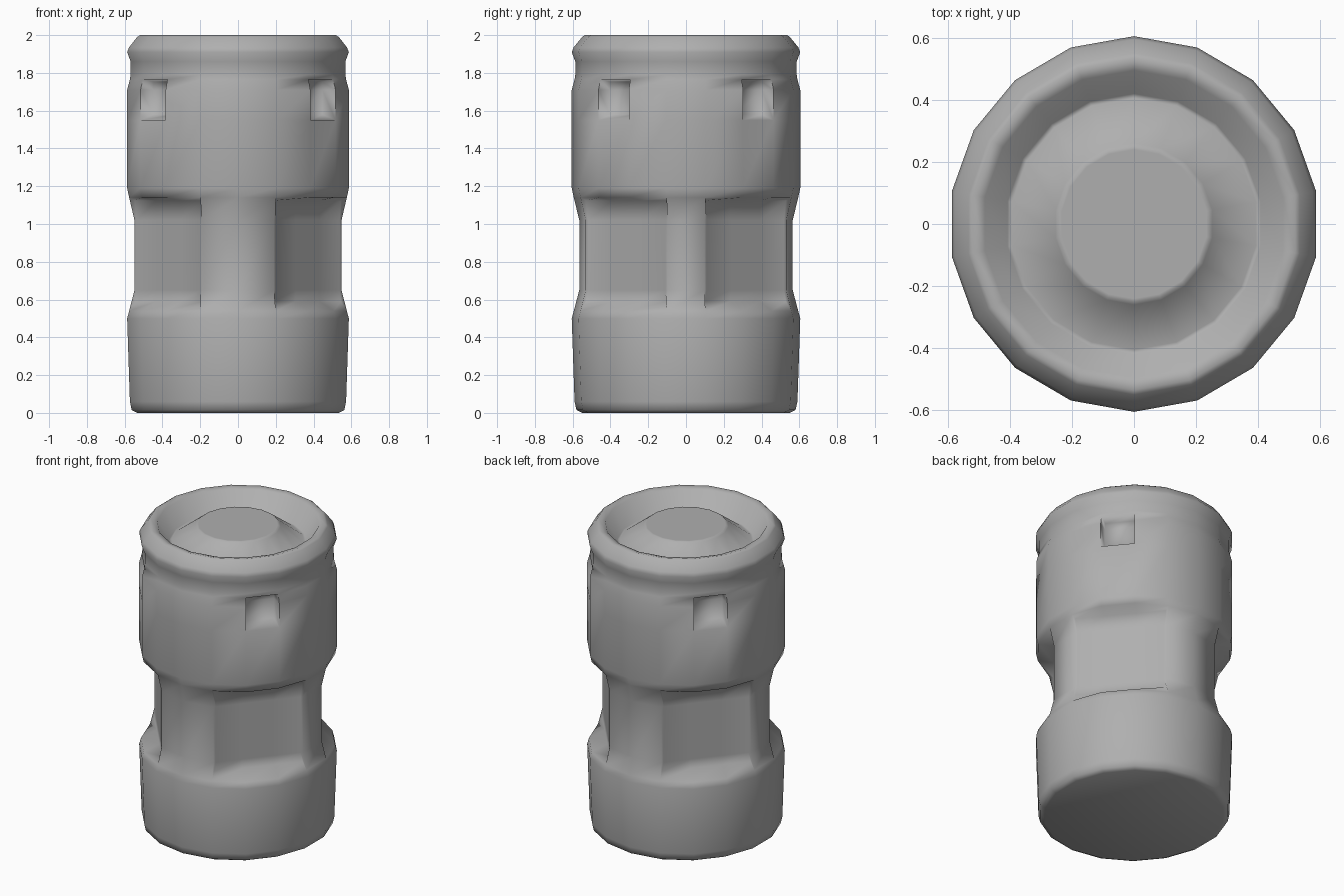
import bpy, bmesh, math
from mathutils import Vector

if "Cube" in bpy.data.objects:
    bpy.data.objects.remove(bpy.data.objects["Cube"])

SIDES = 18
# (radius, height) from the bottom edge, up the wall, over the rim to the raised lid disc
PROFILE = [(0.55, 0), (0.58, 0.015), (0.59, 0.06), (0.605, 0.5), (0.594, 0.54),
           (0.565, 0.65), (0.565, 1.02), (0.594, 1.14), (0.605, 1.19),
           (0.605, 1.55), (0.605, 1.71), (0.59, 1.765), (0.586, 1.79),
           (0.586, 1.86), (0.605, 1.91), (0.595, 1.935), (0.55, 1.99), (0.535, 2.0),
           (0.495, 1.99), (0.42, 1.87), (0.405, 1.867), (0.26, 1.977),
           (0.25, 1.985), (0.24, 1.985)]

bm = bmesh.new()

# lathed canister body
rings = []
for r, z in PROFILE:
    rings.append([bm.verts.new((r * math.cos(a), r * math.sin(a), z))
                  for a in (math.pi / 2 + 2 * math.pi * i / SIDES for i in range(SIDES))])
for low, high in zip(rings, rings[1:]):
    for i in range(SIDES):
        j = (i + 1) % SIDES
        bm.faces.new((low[i], low[j], high[j], high[i]))
bm.faces.new(rings[0][::-1])
bm.faces.new(rings[-1])
bm.normal_update()


def recess(angle, half_width, z_low, z_high, distance, margin, sill):
    """Sink the wall faces around an angle to a flat floor, with a sloping sill below."""
    n = Vector((math.cos(angle), math.sin(angle), 0))
    limit = math.cos(half_width)
    faces = []
    for f in bm.faces:
        c = f.calc_center_median()
        flat = Vector((c.x, c.y, 0))
        if z_low < c.z < z_high and flat.length > 0.5 and flat.normalized().dot(n) > limit:
            faces.append(f)
    bmesh.ops.inset_region(bm, faces=faces, thickness=margin, use_even_offset=True)
    for v in {v for f in faces for v in f.verts}:
        v.co += n * (distance - v.co.dot(n))
        if v.co.z < z_low + margin * 1.5:
            v.co.z = z_low + sill
        elif v.co.z > z_high - margin * 1.5:
            v.co.z = z_high - margin
    bm.normal_update()


# four grip pockets and four small notches
for deg in (40, 140, 220, 320):
    a = math.radians(deg)
    recess(a, math.radians(30), 0.54, 1.14, 0.488, 0.016, 0.05)
    recess(a, math.radians(9), 1.55, 1.765, 0.515, 0.012, 0.03)

# the body is very slightly narrower from side to side
for v in bm.verts:
    v.co.x *= 0.985

bmesh.ops.recalc_face_normals(bm, faces=bm.faces)
mesh = bpy.data.meshes.new("canister")
bm.to_mesh(mesh)
bm.free()
canister = bpy.data.objects.new("canister", mesh)
bpy.context.collection.objects.link(canister)

# dark grey finish
grey = bpy.data.materials.new("dark_grey")
grey.diffuse_color = (0.43, 0.43, 0.43, 1)
grey.use_nodes = True
grey.node_tree.nodes["Principled BSDF"].inputs["Base Color"].default_value = grey.diffuse_color
mesh.materials.append(grey)

bpy.context.view_layer.objects.active = canister
canister.select_set(True)
bpy.ops.object.shade_smooth_by_angle(angle=math.radians(100))
